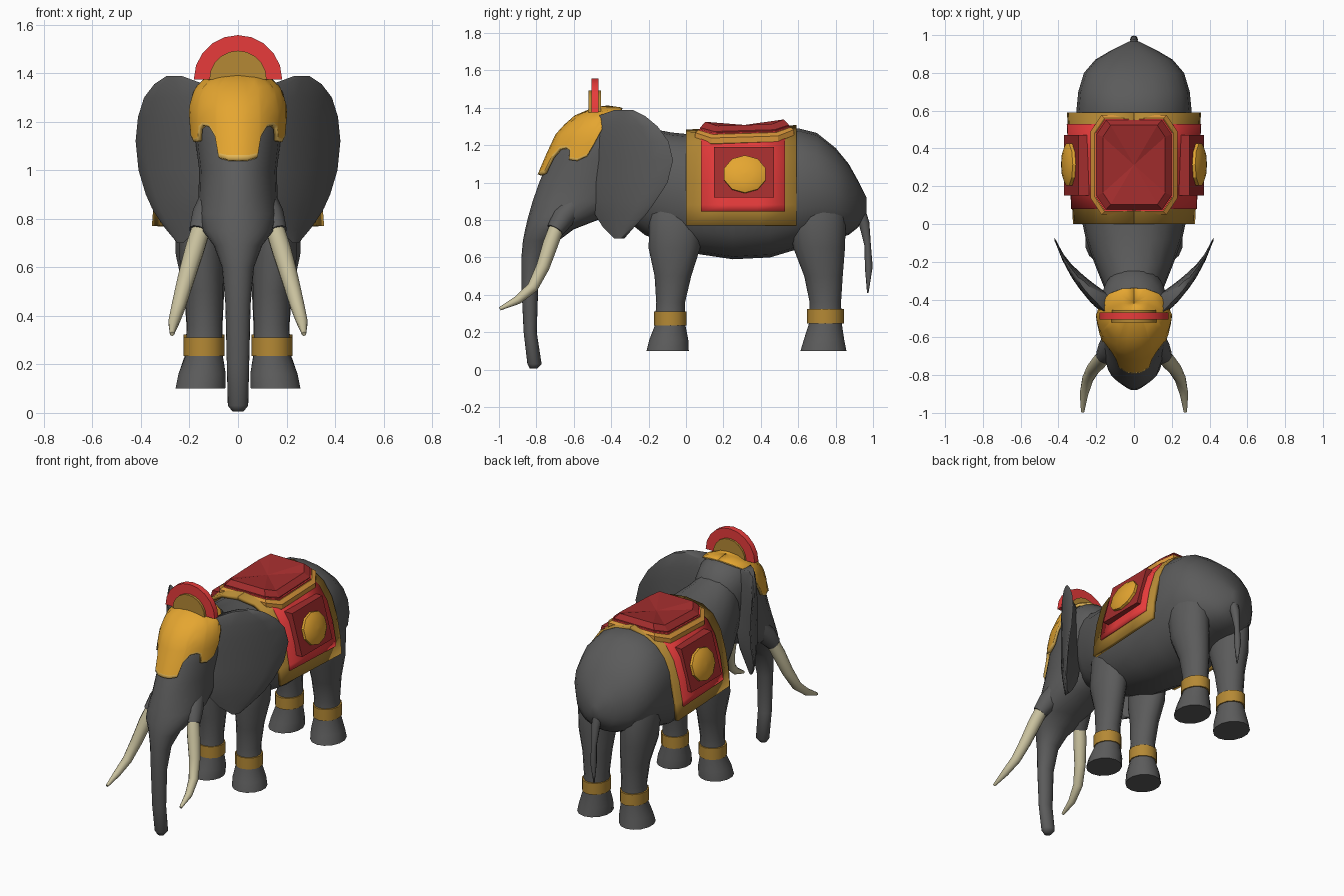
import bpy, bmesh, math
from mathutils import Vector

cube = bpy.data.objects.get("Cube")
if cube:
    bpy.data.objects.remove(cube)


def material(name, r, g, b):
    m = bpy.data.materials.new(name)
    m.use_nodes = True
    m.diffuse_color = (r, g, b, 1)
    m.node_tree.nodes["Principled BSDF"].inputs["Base Color"].default_value = (r, g, b, 1)
    return m


GREY = material("grey skin", .105, .105, .105)
GOLD = material("bright gold", .78, .38, .03)
TRIM = material("pale gold trim", .78, .48, .1)
ORANGE = material("orange gold", .66, .29, .04)
BRASS = material("dull gold", .46, .25, .035)
RED = material("bright red", .82, .045, .045)
DARK = material("dark red", .36, .026, .026)
IVORY = material("ivory", .58, .53, .34)


def build(name, verts, faces, mat, mirror=False, thick=0, angle=40):
    """Mesh object with clean normals, optional thickness and x mirror."""
    bm = bmesh.new()
    vs = [bm.verts.new(v) for v in verts]
    for f in faces:
        bm.faces.new([vs[i] for i in f])
    bmesh.ops.recalc_face_normals(bm, faces=bm.faces)
    me = bpy.data.meshes.new(name)
    bm.to_mesh(me)
    bm.free()
    me.materials.append(mat)
    me.polygons.foreach_set("use_smooth", [True] * len(me.polygons))
    me.set_sharp_from_angle(angle=math.radians(angle))
    ob = bpy.data.objects.new(name, me)
    bpy.context.scene.collection.objects.link(ob)
    if thick:
        s = ob.modifiers.new("Thickness", 'SOLIDIFY')
        s.thickness, s.offset = thick, 0
    if mirror:
        ob.modifiers.new("Mirror", 'MIRROR')
    return ob


def loft(name, rings, mat, closed=True, **kw):
    """Skin a list of equal rings; open rings make a sheet."""
    n = len(rings[0])
    span = n if closed else n - 1
    faces = [(r * n + i, r * n + (i + 1) % n, (r + 1) * n + (i + 1) % n, (r + 1) * n + i)
             for r in range(len(rings) - 1) for i in range(span)]
    if closed:
        last = (len(rings) - 1) * n
        faces += [tuple(range(n))[::-1], tuple(range(last, last + n))]
    return build(name, [v for r in rings for v in r], faces, mat, **kw)


def ring_z(z, cx, cy, rx, ry, n=16):
    return [(cx + rx * math.sin(a), cy - ry * math.cos(a), z)
            for a in (i * math.tau / n for i in range(n))]


def tube(name, path, radii, mat, n=10, **kw):
    pts = [Vector(p) for p in path]
    rings = []
    for i, p in enumerate(pts):
        t = (pts[min(i + 1, len(pts) - 1)] - pts[max(i - 1, 0)]).normalized()
        u = t.cross(Vector((1, 0, 0))).normalized()
        w = t.cross(u)
        rings.append([p + radii[i] * (u * math.cos(k * math.tau / n) + w * math.sin(k * math.tau / n))
                      for k in range(n)])
    return loft(name, rings, mat, **kw)


def lerp_table(table, key):
    """Linear lookup in rows sorted by their first value."""
    for a, b in zip(table, table[1:]):
        if key <= b[0]:
            t = max(0, (key - a[0]) / (b[0] - a[0]))
            return [p + (q - p) * t for p, q in zip(a[1:], b[1:])]
    return list(table[-1][1:])


# Torso: y, bottom, top, half width
torso = [(-.45, .86, 1.36, .11), (-.32, .80, 1.33, .165), (-.22, .72, 1.295, .205),
         (-.08, .66, 1.268, .255), (.05, .62, 1.255, .283), (.25, .59, 1.255, .295),
         (.45, .6, 1.27, .305), (.6, .645, 1.29, .305), (.7, .68, 1.265, .295),
         (.8, .70, 1.185, .265), (.87, .72, 1.1, .205), (.92, .76, 1.01, .12), (.965, .84, .92, .03)]
rings = []
for y, lo, hi, hw in torso:
    ring = []
    for k in range(20):
        c, s = math.cos(k * math.tau / 20), math.sin(k * math.tau / 20)
        ring.append((hw * math.copysign(abs(c) ** .9, c), y,
                     (lo + hi) / 2 + (hi - lo) / 2 * math.copysign(abs(s) ** .9, s)))
    rings.append(ring)
loft("torso", rings, GREY, angle=70)

# Head and trunk: z, front y, back y, half width
head = [(.005, -.835, -.795, .022), (.03, -.848, -.772, .042), (.2, -.868, -.798, .046),
        (.45, -.88, -.79, .052), (.6, -.88, -.75, .066), (.69, -.872, -.68, .1),
        (.75, -.86, -.6, .145), (.82, -.843, -.42, .165), (.9, -.82, -.3, .163), (1.0, -.785, -.25, .16),
        (1.12, -.735, -.2, .175), (1.25, -.675, -.21, .18), (1.33, -.6, -.265, .157),
        (1.375, -.53, -.31, .105), (1.392, -.46, -.35, .045)]
loft("head_and_trunk", [ring_z(z, 0, (f + b) / 2, w, (b - f) / 2, 20) for z, f, b, w in head],
     GREY, angle=70)

# Ears: z, inner x, outer x, fullness; swept back and thicker at the root
ear_rows = [(.7, .225, .25, .2), (.76, .17, .3, .5), (.83, .13, .348, .8), (.9, .12, .38, 1),
            (1.0, .12, .41, 1), (1.12, .12, .422, 1), (1.22, .12, .412, 1), (1.3, .12, .387, .9),
            (1.355, .14, .345, .7), (1.388, .23, .295, .3)]
# x, mid y, half thickness
sweep = [(.1, -.45, .06), (.155, -.42, .055), (.23, -.36, .05), (.32, -.265, .042),
         (.39, -.155, .03), (.425, -.07, .01)]
rings = []
for z, a, b, full in ear_rows:
    front, back = [], []
    for i in range(8):
        t = i / 7
        x = a + (b - a) * t
        y, half = lerp_table(sweep, x)
        half = half * full * (1 - t ** 3) + .008
        front.append((x, y - half, z))
        back.append((x, y + half, z))
    rings.append(front + back[::-1])
loft("ears", rings, GREY, mirror=True, angle=60)

# Tusks with their sockets, and the tail
tube("tusk_sockets", [(.09, -.58, .9), (.13, -.66, .81), (.158, -.7, .745)], [.06, .062, .046], GREY,
     mirror=True, angle=60)
tube("tusks", [(.15, -.69, .765), (.18, -.725, .67), (.215, -.765, .55), (.245, -.82, .44),
               (.265, -.9, .372), (.272, -.995, .325)], [.04, .041, .036, .03, .023, .009], IVORY,
     mirror=True, angle=60)
tube("tail", [(0, .91, .9), (0, .953, .78), (0, .972, .66), (0, .977, .55), (0, .972, .41)],
     [.035, .028, .017, .021, .004], GREY, n=8, angle=60)

# Legs: z, centre x, centre y, radius x, radius y
front_leg = [(.1, .155, -.098, .105, .113), (.16, .148, -.092, .1, .104), (.235, .14, -.085, .078, .082),
             (.36, .138, -.082, .074, .077), (.5, .14, -.07, .08, .098), (.65, .15, -.062, .096, .138),
             (.83, .152, -.05, .085, .145), (1.0, .12, -.03, .05, .1)]
rear_leg = [(.1, .155, .735, .105, .123), (.16, .148, .738, .1, .108), (.245, .14, .745, .078, .088),
            (.36, .138, .745, .076, .084), (.5, .14, .735, .085, .103), (.65, .153, .712, .106, .138),
            (.83, .158, .7, .108, .155), (1.0, .13, .69, .08, .12)]
for label, rows, low, cy, ry in (("front", front_leg, .235, -.083, .087), ("rear", rear_leg, .247, .745, .099)):
    loft(label + "_legs", [ring_z(*r, n=14) for r in rows], GREY, mirror=True, angle=55)
    loft(label + "_anklets", [ring_z(low + h, .14, cy, .085, ry, 12) for h in (0, .076)], BRASS, mirror=True)

# Saddle cloth: half profile as z, x, draped over the back
drape = [(.77, .338), (.88, .33), (1.0, .308), (1.13, .268), (1.215, .21), (1.262, .13), (1.285, 0)]


def cloth(name, y0, y1, zlo, zhi, lift, mat, thick):
    zs = sorted({zlo, zhi} | {z for z, x in drape if zlo < z < zhi})
    rings = []
    for i in range(4):
        y = y0 + (y1 - y0) * i / 3
        widen = .92 + .16 * y
        ring = []
        for z in zs:
            x = lerp_table(drape, z)[0]
            out = min(1, x / .2)
            ring.append((x * widen + lift * out, y, z + lift * (1 - out) + .04 * (y - .33) * (1 - out)))
        rings.append(ring)
    loft(name, rings, mat, closed=False, mirror=True, thick=thick, angle=25)


cloth("cloth_border", 0, .59, .77, 1.285, 0, BRASS, .024)
cloth("cloth_field", .08, .53, .845, 1.285, .015, RED, .014)

# Flat side panels, leaning out at the bottom, with domed medallions
loft("side_panels", [[(.37, y, .92), (.295, y, 1.19), (.235, y, 1.19), (.3, y, .92)] for y in (.15, .47)],
     DARK, mirror=True, angle=20)
rings = []
for scale, out in ((1, 0), (1, .03), (.8, .042), (.4, .051), (.04, .054)):
    rings.append([(.322 + out - .028 * scale * math.sin(a), .315 + scale * .117 * math.cos(a),
                   1.04 + scale * .1 * math.sin(a) + out * .2)
                  for a in ((k + .5) * math.tau / 10 for k in range(10))])
loft("side_medallions", rings, GOLD, mirror=True, angle=30)


# Saddle: eight-sided rings following the curve of the back
def saddle_ring(hx, hy, h, rise=0):
    cut = .25 * hx
    corner = [(hx, hy - 1.5 * cut), (hx - cut, hy)]
    pts = corner + [(-x, y) for x, y in corner[::-1]]
    pts += [(-x, -y) for x, y in pts]
    return [(x, .313 + y, 1.285 - 1.35 * x * x + h + .03 * y + rise * abs(y) / hy) for x, y in pts]


loft("saddle_rim", [saddle_ring(.215, .25, -.025), saddle_ring(.23, .264, 0),
                    saddle_ring(.23, .264, .03), saddle_ring(.208, .247, .036)], ORANGE, angle=25)
loft("saddle_piping", [saddle_ring(.211, .25, 0), saddle_ring(.204, .243, .041)], RED)
pillow = [saddle_ring(.198, .237, .01), saddle_ring(.198, .237, .046), saddle_ring(.165, .21, .042, .025)]
verts = [v for r in pillow for v in r] + [(0, .313, 1.308)]
faces = [(r * 8 + i, r * 8 + (i + 1) % 8, r * 8 + 8 + (i + 1) % 8, r * 8 + 8 + i)
         for r in range(2) for i in range(8)]
faces += [(16 + i, 16 + (i + 1) % 8, 24) for i in range(8)]
build("saddle_pillow", verts, faces, DARK, angle=10)

# Forehead plate: angle round the head, lower edge height; pale along the hem
hem = [(0, 1.035), (12, 1.035), (25, 1.045), (28, 1.13), (36, 1.172), (46, 1.178), (53, 1.165),
       (56, 1.115), (66, 1.11), (76, 1.135), (81, 1.2), (92, 1.325), (115, 1.36), (145, 1.379), (180, 1.383)]
rings = []
for deg, low in [(-d, z) for d, z in hem[:0:-1]] + hem:
    a, ring = math.radians(deg), []
    for t in (0, .05, .15, .3, .45, .6, .75, .88, 1):
        z = low + (1.388 - low) * t
        f, b, w = lerp_table(head, z)
        ring.append(((w + .016) * math.sin(a), (f + b) / 2 - ((b - f) / 2 + .014 * math.cos(a)) * math.cos(a),
                     z + .006))
    ring.append((.001 * math.sin(a), -.42 - .001 * math.cos(a), 1.403))
    rings.append(ring)
plate = loft("forehead_plate", rings, GOLD, closed=False, thick=.018, angle=50)
plate.data.materials.append(TRIM)
for face in plate.data.polygons:
    face.material_index = int(face.index % (len(rings[0]) - 1) == 0)


# Crest: fan disc with a raised arch round it
def arch(name, r_in, r_out, y0, y1, mat):
    rings = []
    for k in range(11):
        c, s = math.cos(math.pi * k / 10), math.sin(math.pi * k / 10)
        rings.append([(r * c, y, 1.375 + r * s) for r, y in
                      ((r_in, y0), (r_out, y0), (r_out, y1), (r_in, y1))])
    loft(name, rings, mat, angle=20)


arch("crest_disc", .01, .118, -.522, -.455, BRASS)
arch("crest_arch", .115, .182, -.506, -.468, RED)
